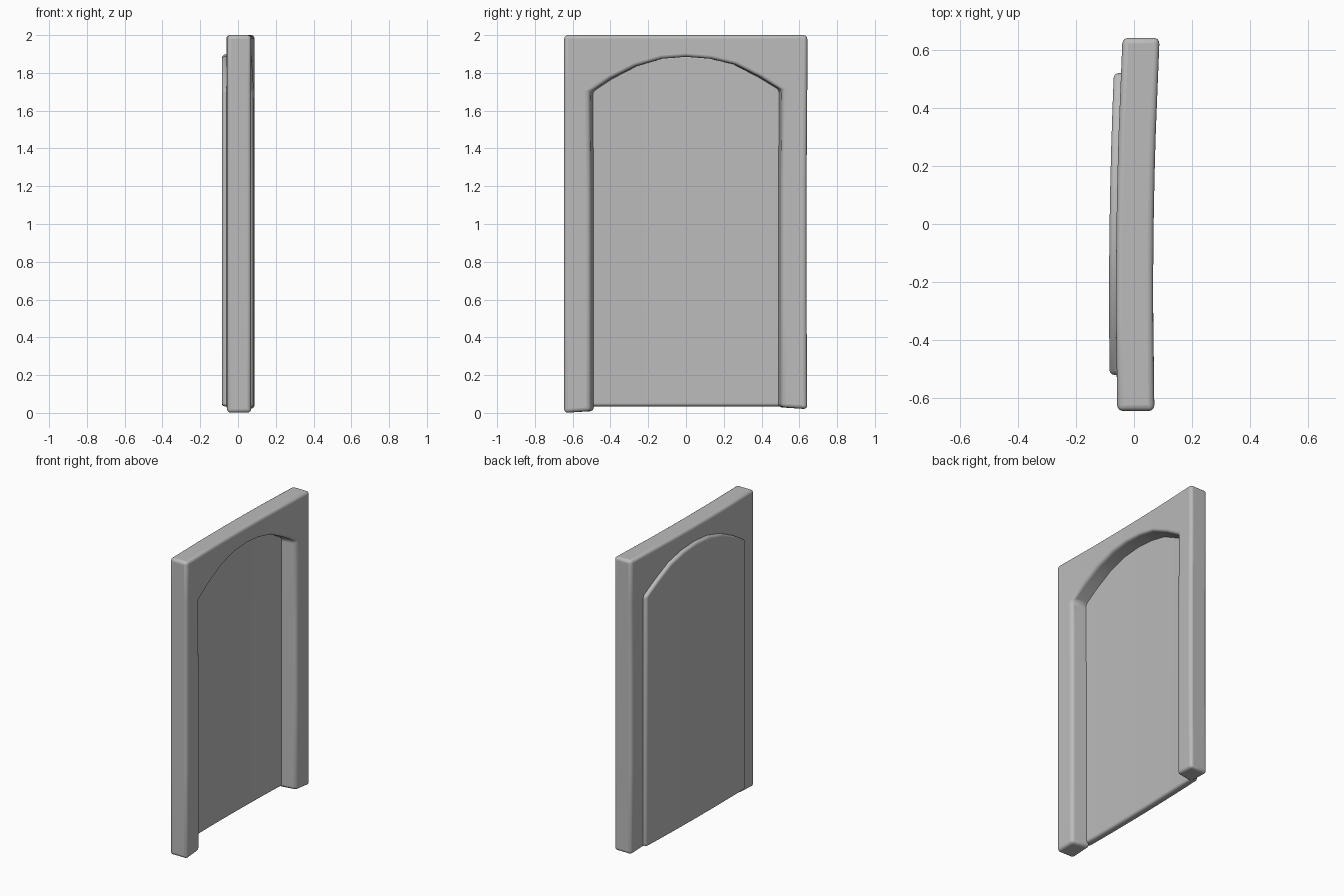
import bpy, bmesh

cube = bpy.data.objects.get("Cube")
if cube:
    bpy.data.objects.remove(cube, do_unlink=True)

stone = bpy.data.materials.new("grey_stone")
stone.use_nodes = True
GREY = (0.5, 0.5, 0.5, 1)
stone.diffuse_color = GREY
stone.node_tree.nodes["Principled BSDF"].inputs["Base Color"].default_value = GREY

# Arch line as (y, z), from one springing point to the other
ARCH = [(-0.51, 1.70), (-0.40, 1.77), (-0.27, 1.835), (-0.13, 1.875), (0, 1.885),
        (0.13, 1.875), (0.26, 1.845), (0.39, 1.78), (0.51, 1.71)]


def bow(y):
    """Slight curve of the slab across its width."""
    return 0.028 * (y + 0.25) ** 2


def finish(name, bm, bevel):
    bmesh.ops.recalc_face_normals(bm, faces=bm.faces)
    mesh = bpy.data.meshes.new(name)
    bm.to_mesh(mesh)
    bm.free()
    mesh.materials.append(stone)
    obj = bpy.data.objects.new(name, mesh)
    bpy.context.collection.objects.link(obj)
    mod = obj.modifiers.new("soft_edges", "BEVEL")
    mod.width = bevel
    mod.segments = 4
    mod.limit_method = "ANGLE"
    mod.angle_limit = 0.7
    bpy.ops.object.select_all(action="DESELECT")
    obj.select_set(True)
    bpy.context.view_layer.objects.active = obj
    bpy.ops.object.shade_smooth_by_angle(angle=0.9)
    return obj


def strip(name, pairs, back, front, taper, bevel):
    """Solid band between paired outer and inner points, inner side tapering."""
    bm = bmesh.new()
    rings = []
    for outer, inner in pairs:
        ring = []
        for (y, z), x, s in ((outer, back, 1), (outer, front, 1),
                             (inner, front, 1), (inner, back, taper)):
            ring.append(bm.verts.new((x + bow(y), y * s, z)))
        rings.append(ring)
    for a, b in zip(rings, rings[1:]):
        for i in range(4):
            j = (i + 1) % 4
            bm.faces.new((a[i], a[j], b[j], b[i]))
    bm.faces.new(rings[0])
    bm.faces.new(rings[-1])
    return finish(name, bm, bevel)


# Surround: two legs joined by an arched head
L, R, TOP = -0.645, 0.642, 2.0
LEG_STEPS = (0.6, 1.2)
pairs = [((L, 0.0), (-0.505, 0.01))]
pairs += [((L, z), (-0.505, z)) for z in LEG_STEPS]
pairs += [((L, 1.72), ARCH[0]), ((L, TOP), ARCH[1])]
pairs += [((p[0] * 1.2, TOP), p) for p in ARCH[2:-2]]
pairs += [((R, TOP), ARCH[-2]), ((R, 1.72), ARCH[-1])]
pairs += [((R - 0.004, z), (0.505, z)) for z in reversed(LEG_STEPS)]
pairs += [((R, 0.02), (0.505, 0.03))]
strip("arched_surround", pairs, -0.062, 0.066, 0.96, 0.02)

# Recessed panel: columns across the arch, standing slightly proud at the back
columns = [((y * 1.02, z + 0.012), (y * 1.02, 0.035)) for y, z in ARCH]
strip("recessed_panel", columns, -0.086, -0.035, 1, 0.016)
